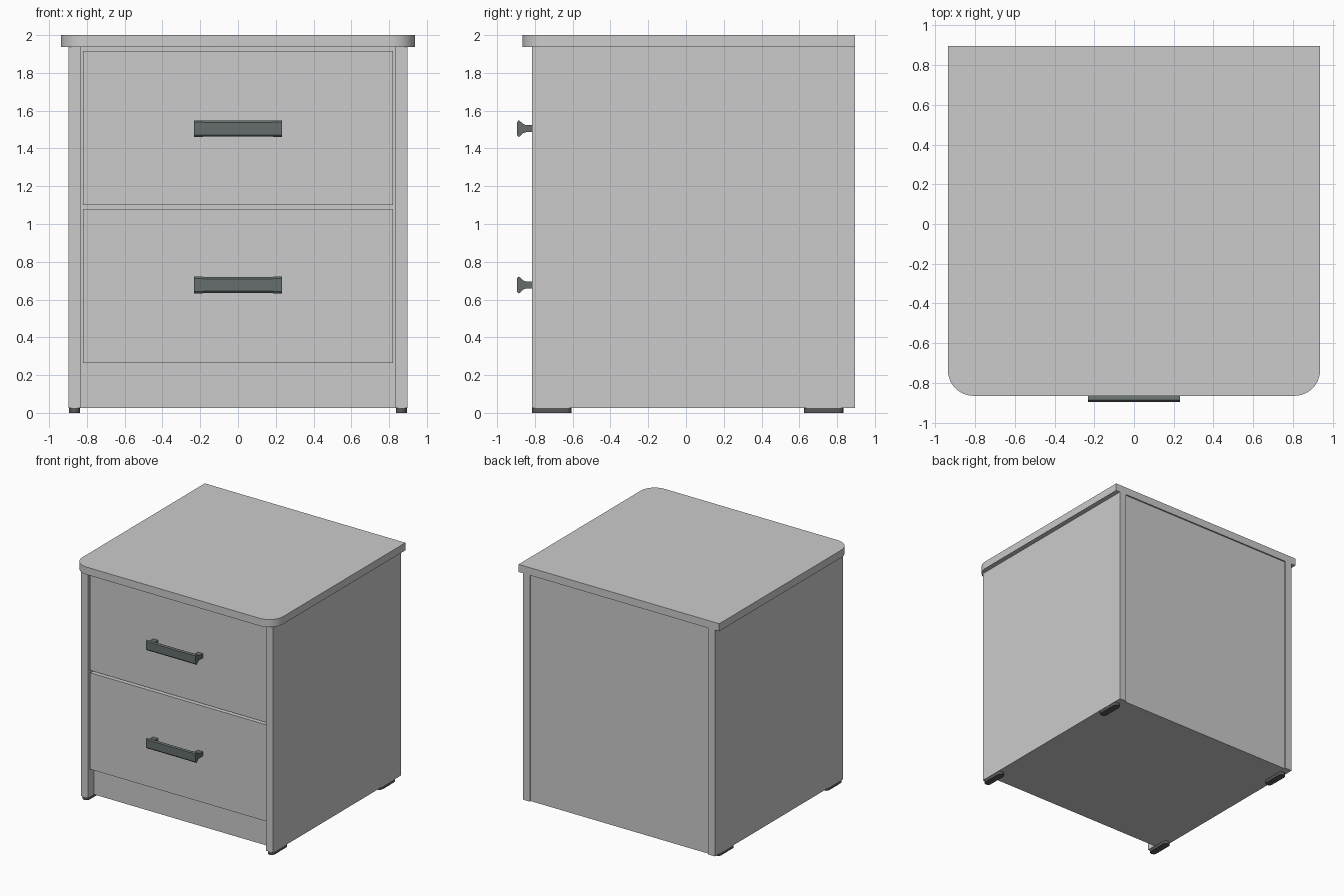
import bpy, bmesh, math

old = bpy.data.objects.get("Cube")
if old:
    bpy.data.objects.remove(old, do_unlink=True)


def material(name, rgb):
    m = bpy.data.materials.new(name)
    m.use_nodes = True
    m.diffuse_color = (*rgb, 1)
    m.node_tree.nodes["Principled BSDF"].inputs["Base Color"].default_value = (*rgb, 1)
    return m


board = material("light grey board", (0.6, 0.6, 0.6))
metal = material("dark slate metal", (0.13, 0.155, 0.15))
rubber = material("dark grey rubber", (0.1, 0.1, 0.1))


def prism(name, outline, axis, lo, hi, mat, smooth=False):
    """Extrude a closed 2D outline along x (outline is y,z) or z (outline is x,y)."""
    bm = bmesh.new()
    place = (lambda a, b: (lo, a, b)) if axis == "x" else (lambda a, b: (a, b, lo))
    face = bm.faces.new([bm.verts.new(place(a, b)) for a, b in outline])
    ext = bmesh.ops.extrude_face_region(bm, geom=[face])
    shift = (hi - lo, 0, 0) if axis == "x" else (0, 0, hi - lo)
    moved = [v for v in ext["geom"] if isinstance(v, bmesh.types.BMVert)]
    bmesh.ops.translate(bm, verts=moved, vec=shift)
    bmesh.ops.recalc_face_normals(bm, faces=bm.faces)
    mesh = bpy.data.meshes.new(name)
    bm.to_mesh(mesh)
    bm.free()
    mesh.materials.append(mat)
    ob = bpy.data.objects.new(name, mesh)
    bpy.context.collection.objects.link(ob)
    if smooth:
        bpy.ops.object.select_all(action="DESELECT")
        ob.select_set(True)
        bpy.context.view_layer.objects.active = ob
        bpy.ops.object.shade_smooth_by_angle(angle=math.radians(30))
    return ob


def box(name, x, y, z, mat=board):
    return prism(name, [(x[0], y[0]), (x[1], y[0]), (x[1], y[1]), (x[0], y[1])],
                 "z", z[0], z[1], mat)


def arc(cx, cy, r, start, end, steps=12):
    angles = [math.radians(start + (end - start) * i / steps) for i in range(steps + 1)]
    return [(cx + r * math.cos(a), cy + r * math.sin(a)) for a in angles]


FRONT, BACK = -0.815, 0.895
BASE, UNDER = 0.025, 1.936
OUT, INN = 0.897, 0.832

# Top board with rounded front corners
R, TX, TY = 0.13, 0.937, -0.865
prism("top_board", arc(-TX + R, TY + R, R, 180, 270) + arc(TX - R, TY + R, R, 270, 360)
      + [(TX, BACK), (-TX, BACK)], "z", UNDER, 2.0, board, True)

# Side panels and rounded feet
for side, s in (("left", 1), ("right", -1)):
    box(side + "_panel", sorted((s * INN, s * OUT)), (FRONT, BACK), (BASE, UNDER))
    for end, y in (("front", -0.71), ("back", 0.73)):
        x, r = s * 0.865, 0.029
        prism(f"{end}_{side}_foot", arc(x, y - 0.105 + r, r, 180, 360)
              + arc(x, y + 0.105 - r, r, 0, 180), "z", 0, BASE, rubber, True)

# Inner carcass with recessed back, bottom and plinth front
box("carcass", (-INN, INN), (-0.735, BACK - 0.012), (BASE, UNDER))

# Drawer fronts, each with a flared handle
NECK = [(0.0, 0.019), (-0.03, 0.018), (-0.048, 0.025), (-0.066, 0.042)]
LIP = [(-0.071, 0.044), (-0.08, 0.034)]
for name, z0, zh in (("lower", 0.265, 0.677), ("upper", 1.1, 1.505)):
    box(name + "_drawer_front", (-0.82, 0.82), (FRONT + 0.015, -0.735), (z0, z0 + 0.815))

    def outline(half, grow=0.0):
        top = [(FRONT + y, zh + z + grow) for y, z in half]
        low = [(FRONT + y, zh - z - grow) for y, z in reversed(half)]
        return top + low

    for side, s in (("left", 1), ("right", -1)):
        a, b = sorted((s * 0.185, s * 0.232))
        post = [(0.015, 0.019)] + NECK + LIP
        prism(f"{name}_handle_{side}_end", outline(post), "x", a, b, metal, True)
    prism(name + "_handle_bar", outline(NECK[1:] + LIP, -0.001), "x", -0.186, 0.186, metal, True)
